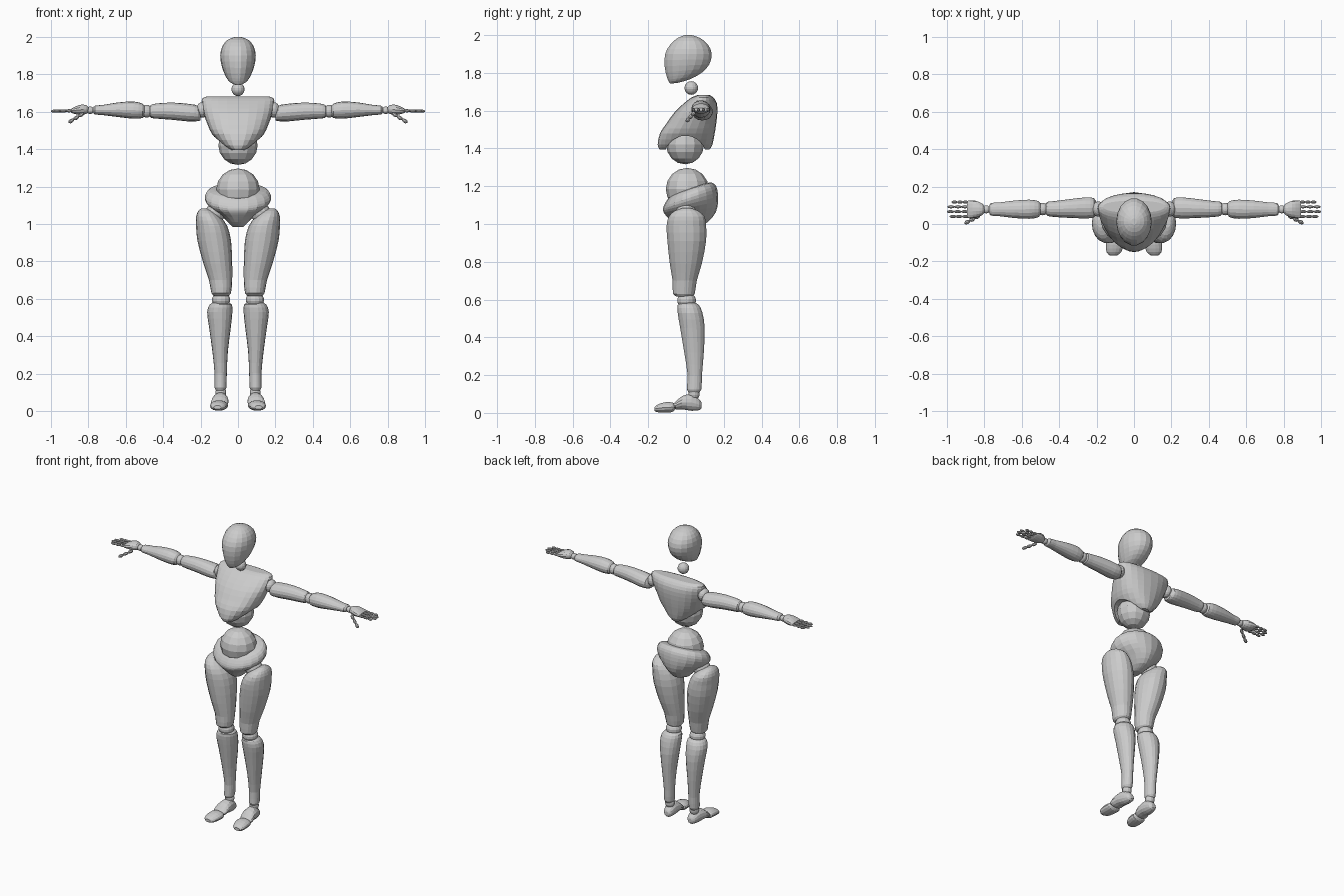
import bpy, bmesh, math
from mathutils import Matrix, Vector


def finish(name, bm, mirror=False):
    bmesh.ops.recalc_face_normals(bm, faces=bm.faces)
    me = bpy.data.meshes.new(name)
    bm.to_mesh(me)
    bm.free()
    ob = bpy.data.objects.new(name, me)
    bpy.context.collection.objects.link(ob)
    if mirror:
        ob.modifiers.new("mirror", 'MIRROR').use_mirror_merge = False
    return ob


def catmull(p0, p1, p2, p3, t):
    return [0.5 * (2 * b + (c - a) * t + (2 * a - 5 * b + 4 * c - d) * t * t
                   + (3 * b - a - 3 * c + d) * t ** 3) for a, b, c, d in zip(p0, p1, p2, p3)]


def loft(name, rings, axis='z', mirror=False, n=18, power=2.0, steps=2):
    """Rings are (t, a0, a1, b0, b1, tilt): extents of a rounded section at t along the axis."""
    rings = [tuple(r) + (0,) * (6 - len(r)) for r in rings]
    ext = [rings[0]] + rings + [rings[-1]]
    dense = [catmull(*ext[i:i + 4], s / steps) for i in range(len(rings) - 1) for s in range(steps)]
    dense.append(rings[-1])
    bm = bmesh.new()
    loops = []
    for t, a0, a1, b0, b1, tilt in dense:
        loop = []
        for k in range(n):
            u = 2 * math.pi * k / n
            c, s = math.cos(u), math.sin(u)
            da = math.copysign(abs(c) ** (2 / power), c) * (a1 - a0) / 2
            db = math.copysign(abs(s) ** (2 / power), s) * (b1 - b0) / 2
            a, b, w = (a0 + a1) / 2 + da, (b0 + b1) / 2 + db, t + tilt * db
            loop.append(bm.verts.new({'z': (a, b, w), 'x': (w, a, b), 'y': (a, w, b)}[axis]))
        loops.append(loop)
    for l0, l1 in zip(loops, loops[1:]):
        for k in range(n):
            bm.faces.new((l0[k], l0[(k + 1) % n], l1[(k + 1) % n], l1[k]))
    bm.faces.new(loops[0])
    bm.faces.new(loops[-1])
    return finish(name, bm, mirror)


def ball(name, loc, r, mirror=False, u=14, v=9):
    bm = bmesh.new()
    bmesh.ops.create_uvsphere(bm, u_segments=u, v_segments=v, radius=1,
                              matrix=Matrix.Translation(loc) @ Matrix.Diagonal((*r, 1)))
    return finish(name, bm, mirror)


def finger(name, start, end, radius, count=3):
    """A row of elongated beads between two points."""
    a, b = Vector(start), Vector(end)
    step = (b - a) / count
    rot = step.to_track_quat('Z', 'Y').to_matrix().to_4x4()
    bm = bmesh.new()
    for i in range(count):
        bmesh.ops.create_uvsphere(bm, u_segments=8, v_segments=6, radius=1,
                                  matrix=Matrix.Translation(a + step * (i + 0.5)) @ rot
                                  @ Matrix.Diagonal((radius, radius, step.length * 0.53, 1)))
    finish(name, bm, True)


# Head and neck
loft("head", [(1.745, -.018, .018, -.085, -.045, .1), (1.76, -.045, .045, -.092, .02, .1),
              (1.79, -.066, .066, -.103, .085, .12), (1.84, -.086, .086, -.115, .125, .04),
              (1.90, -.095, .095, -.112, .138), (1.95, -.084, .084, -.085, .118),
              (1.985, -.055, .055, -.045, .075), (2.0, -.015, .015, -.005, .03)])
ball("neck", (0, .028, 1.72), (.036, .036, .036))

# Chest shell, arched at both sides above the waist
chest = loft("chest", [(1.395, -.045, .045, -.14, .125), (1.42, -.085, .085, -.15, .14),
                       (1.48, -.138, .138, -.138, .152), (1.53, -.162, .162, -.105, .16),
                       (1.59, -.183, .183, -.062, .166), (1.64, -.192, .192, -.01, .163),
                       (1.67, -.192, .192, .03, .145), (1.682, -.165, .165, .06, .125)],
             n=24, power=2.3)
bm = bmesh.new()
bmesh.ops.create_cone(bm, cap_ends=True, segments=32, radius1=.11, radius2=.11, depth=.8,
                      matrix=Matrix.Translation((0, -.003, 1.357)) @ Matrix.Rotation(math.pi / 2, 4, 'Y'))
cutter = finish("waist_cutter", bm)
cutter.hide_render = True
cutter.hide_viewport = True
cut = chest.modifiers.new("arch", 'BOOLEAN')
cut.operation = 'DIFFERENCE'
cut.object = cutter
cut.solver = 'EXACT'
ball("abdomen", (0, -.005, 1.42), (.105, .1, .104), u=12, v=8)

# Pelvis
ball("waist_ball", (0, .007, 1.185), (.116, .114, .112), u=12, v=8)
loft("pelvis", [(.985, -.03, .03, -.04, .05), (1.01, -.055, .055, -.075, .115),
                (1.05, -.095, .095, -.1, .158, .1), (1.09, -.15, .15, -.118, .17, .2),
                (1.125, -.175, .175, -.122, .168, .3), (1.155, -.175, .175, -.112, .158, .35),
                (1.18, -.155, .155, -.09, .135, .35), (1.185, -.11, .11, -.07, .1, .35)], n=20)
ball("hip_joint", (.12, 0, 1.06), (.055, .055, .055), True)

# Legs
loft("thigh", [(.615, .055, .125, -.045, .025), (.63, .038, .142, -.07, .047),
               (.70, .031, .155, -.072, .058), (.79, .031, .185, -.087, .085),
               (.91, .037, .217, -.1, .108), (.99, .058, .224, -.104, .108),
               (1.04, .095, .224, -.092, .1), (1.07, .13, .212, -.06, .066),
               (1.084, .165, .195, -.018, .025)], mirror=True)
ball("knee_joint", (.09, .003, .595), (.05, .05, .042), True)
loft("shin", [(.105, .075, .112, .02, .065), (.125, .062, .125, .004, .082),
              (.20, .06, .125, .008, .085), (.32, .054, .137, -.01, .095),
              (.45, .038, .155, -.032, .1), (.53, .03, .165, -.045, .088),
              (.57, .033, .15, -.045, .07), (.585, .06, .125, -.025, .045)], mirror=True)
ball("ankle_joint", (.092, .042, .1), (.03, .03, .032), True)
loft("foot", [(.083, .075, .1, .025, .055), (.07, .06, .118, .014, .073),
              (.03, .053, .132, .01, .1), (-.02, .05, .142, .018, .09),
              (-.055, .055, .145, .018, .06), (-.068, .075, .13, .028, .048)],
     axis='y', mirror=True, n=14)
loft("toe", [(-.058, .075, .13, .02, .045), (-.072, .055, .147, .004, .056),
             (-.11, .055, .15, .001, .057), (-.15, .068, .147, .003, .045),
             (-.168, .09, .13, .01, .03)], axis='y', mirror=True, n=14)

# Arms
ball("shoulder_joint", (.19, .08, 1.61), (.035, .042, .042), True)
loft("upper_arm", [(.2, .055, .115, 1.555, 1.605), (.215, .035, .138, 1.55, 1.632),
                   (.26, .03, .142, 1.548, 1.642), (.35, .033, .132, 1.557, 1.649),
                   (.43, .038, .122, 1.563, 1.645), (.465, .045, .118, 1.568, 1.637),
                   (.475, .062, .1, 1.585, 1.62)], axis='x', mirror=True, n=16)
ball("elbow_joint", (.488, .08, 1.603), (.033, .034, .034), True)
loft("forearm", [(.497, .06, .1, 1.585, 1.625), (.51, .037, .122, 1.567, 1.643),
                 (.56, .028, .13, 1.563, 1.655), (.64, .032, .125, 1.572, 1.65),
                 (.72, .042, .115, 1.582, 1.637), (.765, .045, .112, 1.586, 1.632),
                 (.775, .062, .095, 1.598, 1.62)], axis='x', mirror=True, n=16)
ball("wrist_joint", (.79, .078, 1.608), (.022, .022, .02), True)

# Hands
loft("palm", [(.798, .065, .09, 1.6, 1.62), (.81, .048, .108, 1.588, 1.636),
              (.845, .034, .124, 1.583, 1.638), (.88, .03, .127, 1.59, 1.623),
              (.892, .036, .122, 1.597, 1.615)], axis='x', mirror=True, n=14)
for label, y, tip in (("index", .04, .985), ("middle", .066, 1.0),
                      ("ring", .092, .997), ("little", .117, .975)):
    finger(label + "_finger", (.885, y, 1.606), (tip, y, 1.603), .0085)
finger("thumb", (.825, .045, 1.592), (.905, .003, 1.543), .011)
